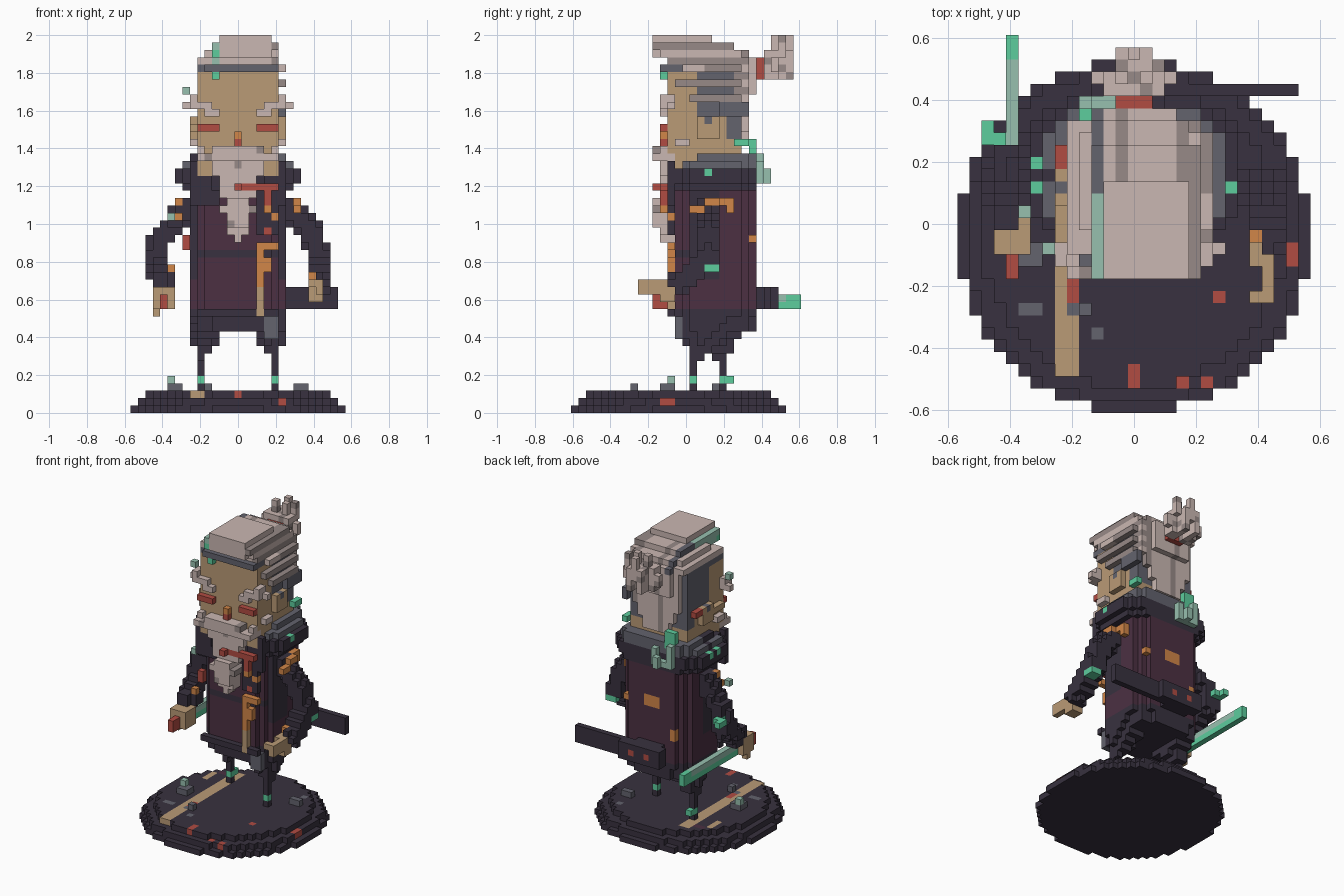
import bpy, bmesh
from mathutils import Vector

if "Cube" in bpy.data.objects:
    bpy.data.objects.remove(bpy.data.objects["Cube"])

U = 2 / 51  # voxel size; cells are centred on x = 0 and y = 0, z counts up from 0

COLORS = {
    "charcoal": (0.040, 0.031, 0.050), "plum": (0.072, 0.030, 0.055),
    "pale_hair": (0.590, 0.475, 0.445), "grey_hair": (0.310, 0.255, 0.245),
    "slate": (0.125, 0.125, 0.155), "skin": (0.490, 0.325, 0.180),
    "red": (0.440, 0.072, 0.055), "orange": (0.640, 0.240, 0.065),
    "jade": (0.110, 0.610, 0.340), "pale_jade": (0.310, 0.530, 0.430)}
NAMES = list(COLORS)
for n, c in COLORS.items():
    bpy.data.materials.new(n).diffuse_color = (*c, 1)

cells = {}  # (x, y, z) -> (part, colour)


def span(r):
    return (r,) if isinstance(r, int) else range(r[0], r[1] + 1)


def box(part, x, y, z, c):
    """Fill inclusive cell ranges; c is a colour or a rule of x, y, z."""
    for i in span(x):
        for j in span(y):
            for k in span(z):
                cells[i, j, k] = (part, c(i, j, k) if callable(c) else c)


def slab(part, cx, cy, a, b, z, c, n=3):
    """Rounded (superellipse) horizontal layers."""
    for i in range(-16, 17):
        for j in range(-16, 17):
            if abs((i - cx) / a) ** n + abs((j - cy) / b) ** n <= 1:
                box(part, i, j, z, c)


def limb(part, pts, r, c):
    """Thick voxel line through points."""
    for p, q in zip(pts, pts[1:]):
        p, q = Vector(p), Vector(q)
        for s in range(25):
            m = p.lerp(q, s / 24)
            for i in range(-15, 16):
                for j in range(int(m.y) - 4, int(m.y) + 5):
                    for k in range(int(m.z) - 4, int(m.z) + 5):
                        if (Vector((i, j, k)) - m).length <= r:
                            box(part, i, j, k, c)


def paint(spots):
    """Recolour or add small spots: part, x, y, z, colour."""
    for s in spots:
        box(*s)


# --- round base with inlaid plank, stones and red chips
for k, r in enumerate((14.45, 13.9, 12.45)):
    slab("base", 0, -1, r, r, k, "charcoal", 2)
B = "base"
paint([(B, (-6, -5), (-12, 8), 2, "skin"), (B, -5, (-6, -5), 2, "red"),
       (B, -5, -7, 2, "charcoal"), (B, 0, (-13, -12), 2, "red"), (B, 4, -13, 1, "red"),
       (B, 6, -13, 1, "red"), (B, 7, -6, 2, "red"), (B, 13, (-3, -2), 1, "red"),
       (B, (-9, -8), -7, 2, "slate"), (B, (-5, -4), -7, 2, "slate"), (B, -3, -9, 2, "slate"),
       (B, -9, (4, 6), 2, "skin"), (B, (-8, -7), 7, 2, "plum"), (B, 8, 7, 2, "slate"),
       ("stones", (-9, -8), (-3, -2), 3, "slate"), ("stones", -9, -2, 4, "pale_jade"),
       ("stones", (8, 9), 4, 3, "slate"), ("stones", -4, -7, 3, "slate")])

# --- legs: thin feet widening into trousers
for side, fy in ((-1, 5), (1, 1)):
    x = 5 * side
    box("legs", x, fy, (3, 7), "charcoal")
    box("legs", x, fy, 4, "jade")
    for k in range(7, 13):
        w = (k - 7) * 0.46 + 0.7
        slab("legs", x - side * (k - 7) * 0.3, fy + (4 - fy) * (k - 6) / 8,
             w, w * 1.35, k, "charcoal", 2.5)
box("legs", -5, 6, 4, "jade")
box("legs", (4, 5), -1, (10, 12), "slate")

# --- robe: plum gown with charcoal sides, belt and hem
def robe(x, y, z):
    if z < 14 or z == 21 and y < 5 or abs(x) >= 6 and 0 < y < 5 and z > 17:
        return "charcoal"
    return "plum"


slab("robe", 0, 4, 6.0, 5.6, (11, 12), robe)
slab("robe", 0, 4, 6.6, 5.9, (13, 30), robe)
paint([("robe", (-1, 1), 9, (23, 24), "orange"), ("robe", 5, 9, 23, "orange"),
       ("robe", -4, 9, (18, 19), "orange"), ("robe", -7, 0, (22, 23), "red"),
       ("robe", (-5, 5), -2, 13, "charcoal")])

# --- shoulder cape and raised collar
cape = lambda x, y, z: "slate" if z >= 33 and (x > 0 or y > 4) else "charcoal"
slab("collar", 0, 4, 7.5, 5.7, 30, cape)
slab("collar", 0, 4, 8.4, 5.9, (31, 32), cape)
slab("collar", 0, 4, 7.5, 5.9, 33, cape)
slab("collar", 0, 5, 6.6, 4.9, 34, cape)
for s in (-1, 1):
    for k in range(28, 34):
        w = 3 + (k - 26) // 4
        box("collar", tuple(sorted((s * w, s * 6))), -2, k, "charcoal")
    paint([("collar", s * 8, 3, 32, "jade"), ("collar", s * 7, (1, 3), 33, "slate")])
box("collar", -8, 5, 32, "jade")
# jade cord hanging at the nape
N = "nape_cord"
paint([(N, (-4, -3), 9, (34, 36), "jade"), (N, -4, 10, (31, 34), "pale_jade"),
       (N, (-4, -1), 10, 31, "pale_jade"), (N, -1, 10, (31, 33), "pale_jade"),
       (N, -2, 11, (31, 32), "pale_jade"), (N, 6, (7, 8), 36, "jade")])

# --- arms and hands
limb("left_arm", [(-7, 4, 27), (-10.5, 5, 23), (-11, 5, 20), (-10.3, 1, 17)], 1.6, "charcoal")
limb("right_arm", [(7, 3, 27), (10, 3, 24), (11, 3, 20), (11, -1, 17)], 1.6, "charcoal")
L, R = "left_arm", "right_arm"
paint([(L, -12, (7, 8), 22, "jade"), (L, -11, (6, 7), 22, "jade"), (L, -8, 3, 28, "orange"),
       (L, -8, 2, 26, "orange"), (L, -9, 1, 26, "pale_jade"), (L, -9, 1, 19, "orange"),
       (R, 8, (1, 2), 27, "orange"), (R, 8, (3, 4), 28, "orange"), (R, 7, (5, 6), 28, "orange"),
       (R, 7, 6, 27, "orange"), (R, (11, 12), (3, 4), 19, "jade"), (R, 10, -1, 18, "orange"),
       ("left_hand", (-11, -9), (-2, 0), (14, 16), "skin"), ("left_hand", -11, -1, 13, "skin"),
       ("right_hand", (10, 11), (-3, -2), (15, 17), "skin"),
       ("right_hand", 11, (-6, -4), (16, 17), "skin"),
       ("right_hand", 10, -6, 17, "skin")])

# --- blade in reverse grip, and scabbard across the back
blade = lambda x, y, z: "jade" if z == 14 or y > 13 else "pale_jade"
box("blade", -10, (1, 15), (14, 15), blade)
box("blade", -10, (-4, -3), (14, 15), "red")
box("scabbard", (-3, 13), 11, (14, 16), "charcoal")
box("scabbard", (-3, 4), 12, (14, 16), "charcoal")
box("scabbard", (-2, 2), 10, (14, 16), "charcoal")
for x in (-1, 2):
    box("scabbard", x, 12, 15, "red")

# --- head: skin with slate shaved sides
def scalp(x, y, z):
    if z >= 46 or (y >= 2 and z >= 40) or (y >= 6 and z >= 37):
        return "slate"
    return "skin"


slab("head", 0, 2.5, 5.75, 5.2, (32, 47), scalp, 7)
# eyes, nose, ears and brows
F = "face"
box(F, 0, -3, (36, 37), lambda x, y, z: "red" if z == 36 else "orange")
for s in (-1, 1):
    rng = lambda a, b: tuple(sorted((s * a, s * b)))
    paint([(F, rng(3, 5), -3, 38, "red"), (F, rng(3, 4), -3, 40, "pale_hair"),
           (F, rng(4, 5), -3, 41, "pale_hair"), (F, rng(6, 7), -2, 41, "pale_hair"),
           (F, s * 6, (-3, -2), 42, "pale_hair"), (F, s * 6, -3, 41, "pale_hair"),
           (F, s * 6, (2, 4), (37, 39), "skin"),
           (F, s * 6, 3, 39, "slate"), (F, s * 6, (-1, 0), 36, "pale_hair")])
paint([(F, -7, -2, 43, "pale_jade"), (F, -6, (-1, 2), 38, "skin"), (F, -6, (5, 6), 39, "red")])

# --- beard: widest at the jaw, tapering to a point on the chest
for k in range(23, 36):
    w = (0, 1, 1, 1, 2, 1, 2, 2, 2, 3, 3, 5, 3)[k - 23]
    box("beard", (-w, w), (-4 if k in (35, 34, 28, 27, 26, 25) else -3, -2), k,
        lambda x, y, z: "grey_hair" if (x * 3 + z) % 11 == 0 else "pale_hair")
for s in (-1, 1):
    box("beard", 5 * s, -3, (34, 35), "pale_hair")

# --- red sash with hanging charms
S = "sash"
paint([(S, (0, 5), -3, 30, "red"), (S, 0, -4, 30, "red"), (S, 4, -3, (27, 29), "red"),
       (S, (3, 5), -2, (24, 28), "charcoal"), (S, 4, -3, 27, "orange"), (S, 5, -2, 26, "orange"),
       (S, 4, -2, 24, "red"), (S, (3, 5), -2, 22, "orange"), (S, 3, -2, (17, 21), "orange"),
       (S, 3, -2, (13, 16), "skin"), (S, 4, -2, (19, 20), "orange")])

# --- hair swept back in streaks; the left side is shaved
def streak(x, y, z):
    if x == -3 and z >= 47:
        return "pale_jade" if y < 3 else "slate"
    return "grey_hair" if x in (-1, 4, 6) and y > 2 or (x > 4 and z % 2) else "pale_hair"


H = "hair"
box(H, (0, 6), (0, 7), 46, streak)
box(H, 6, (-1, 7), 44, "grey_hair")
slab(H, 0, 3, 5.9, 5.8, 47, streak, 5)
slab(H, 0.5, 3.5, 5.2, 4.8, 48, streak, 5)
box(H, (-3, 5), (-3, 7), 48, streak)
box(H, (-3, 5), (-4, 6), 49, streak)
box(H, (-2, 4), (-4, 3), 50, "pale_hair")
box(H, (-2, 4), -4, 48, "pale_hair")
box(H, (-4, 5), -3, 46, "slate")
for k in range(36, 48):  # back of the hair narrows towards the nape
    w = min(5, (k - 34) // 2 + 1)
    box(H, (-min(w, 4), w), (7, 8), k, streak)
    if k > 42:
        box(H, (-w + 2, w - 2), 9, k, streak)
paint([(H, -3, -3, 45, "jade"), (H, -3, -4, 48, "jade"),
       (H, 6, (1, 7), 42, "grey_hair"), (H, 6, (5, 8), (40, 41), "slate")])

# --- topknot with red tie
T = "topknot"
box(T, (-1, 1), 10, (45, 47), "red")
knot = lambda x, y, z: "grey_hair" if (x + y + z) % 5 == 0 else "pale_hair"
for s in (-1, 1):
    box(T, *[tuple(sorted((s, 2 * s))), (11, 12), (45, 48)], knot)
    box(T, 3 * s, 12, (46, 47), knot)
    box(T, s, (13, 14), (45, 48), knot)
box(T, 0, (11, 14), (47, 48), knot)
for x, y in ((-1, 12), (1, 12), (2, 13), (0, 14)):
    box(T, x, y, (48, 50), knot)

# --- turn the cells of each part into a mesh of its outer faces
for part in dict.fromkeys(p for p, _ in cells.values()):
    bm, cache = bmesh.new(), {}
    for pos, (p, col) in cells.items():
        if p != part:
            continue
        for d in range(3):
            for s in (0, 1):
                nb = list(pos)
                nb[d] += 2 * s - 1
                if tuple(nb) in cells:
                    continue
                quad = []
                for a, b in ((0, 0), (1, 0), (1, 1), (0, 1)):
                    q = list(pos)
                    q[d] += s
                    q[(d + 1) % 3] += a
                    q[(d + 2) % 3] += b
                    q = tuple(q)
                    if q not in cache:
                        cache[q] = bm.verts.new(((q[0] - .5) * U, (q[1] - .5) * U, q[2] * U))
                    quad.append(cache[q])
                f = bm.faces.new(quad if s else quad[::-1])
                f.material_index = NAMES.index(col)
    me = bpy.data.meshes.new(part)
    bm.to_mesh(me)
    bm.free()
    for n in NAMES:
        me.materials.append(bpy.data.materials[n])
    bpy.context.collection.objects.link(bpy.data.objects.new(part, me))

for m in bpy.data.materials:
    if m.users and not m.is_grease_pencil:
        m.use_nodes = True
        m.node_tree.nodes["Principled BSDF"].inputs["Base Color"].default_value = m.diffuse_color
